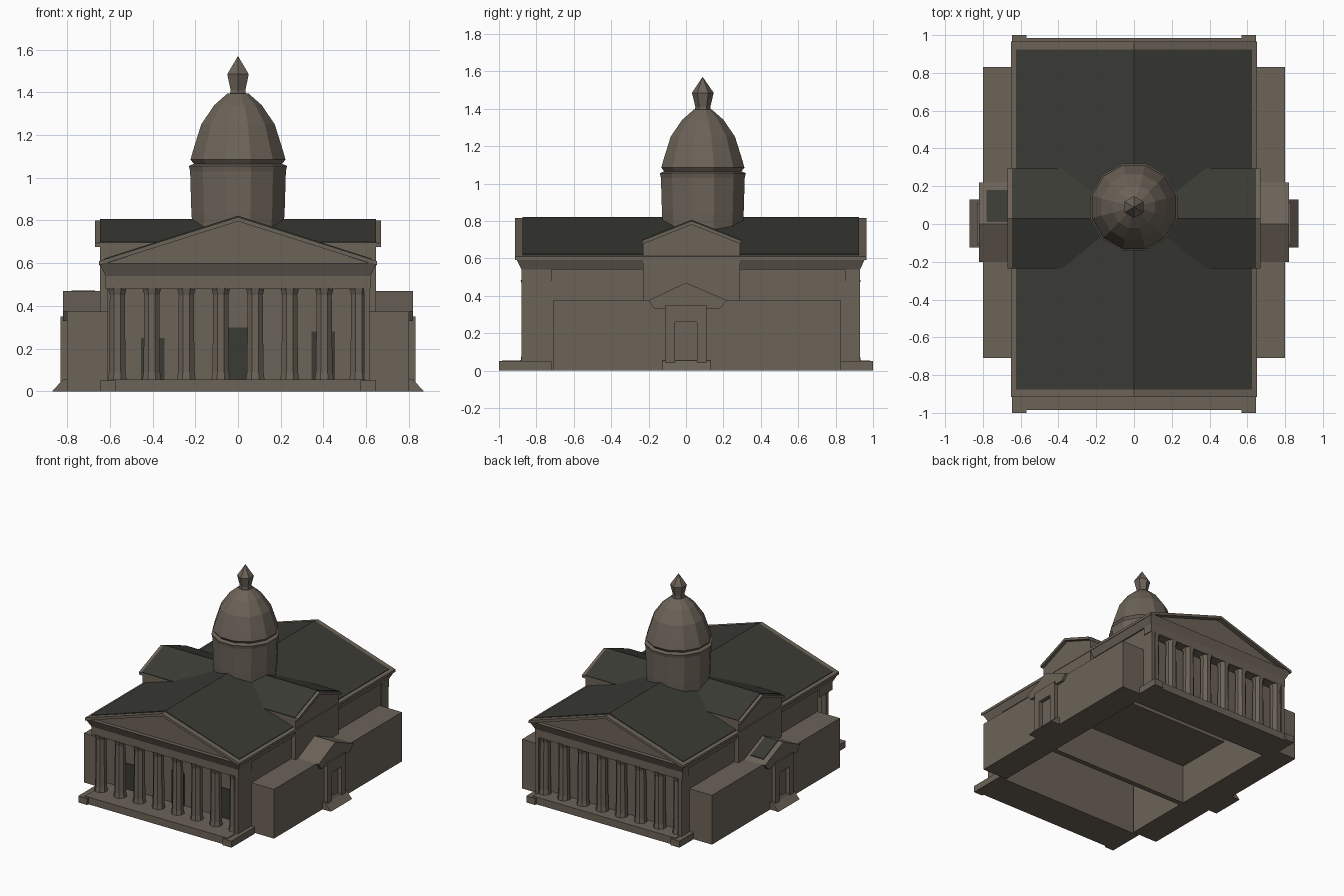
import bpy, bmesh, math

cube = bpy.data.objects.get("Cube")
if cube:
    bpy.data.objects.remove(cube)


def material(name, rgb):
    m = bpy.data.materials.new(name)
    m.use_nodes = True
    m.diffuse_color = (*rgb, 1)
    m.node_tree.nodes["Principled BSDF"].inputs["Base Color"].default_value = (*rgb, 1)
    return m


STONE = material("warm_stone", (0.15, 0.125, 0.098))
ROOF = material("dark_roof", (0.041, 0.043, 0.034))


def finish(name, bm, mat):
    bmesh.ops.recalc_face_normals(bm, faces=bm.faces)
    mesh = bpy.data.meshes.new(name)
    bm.to_mesh(mesh)
    bm.free()
    mesh.materials.append(mat)
    ob = bpy.data.objects.new(name, mesh)
    bpy.context.collection.objects.link(ob)
    return ob


def prism(name, profile, axis, a, b, mat=STONE, open_bottom=False, flare=0):
    """Extrude a (u, z) profile along x or y from a to b; flare lengthens the top."""
    bm = bmesh.new()
    place = (lambda u, z, t: (u, t, z)) if axis == "y" else (lambda u, z, t: (t, u, z))
    face = bm.faces.new([bm.verts.new(place(u, z, a)) for u, z in profile])
    ext = bmesh.ops.extrude_face_region(bm, geom=[face], use_keep_orig=True)
    shift = (0, b - a, 0) if axis == "y" else (b - a, 0, 0)
    verts = [g for g in ext["geom"] if isinstance(g, bmesh.types.BMVert)]
    bmesh.ops.translate(bm, verts=verts, vec=shift)
    low = min(v.co.z for v in bm.verts)
    for v in bm.verts:
        if v.co.z > low + 0.001:
            v.co.y += math.copysign(flare, v.co.y)
    if open_bottom:
        floor = [f for f in bm.faces if all(v.co.z < low + 0.001 for v in f.verts)]
        bmesh.ops.delete(bm, geom=floor, context="FACES")
    return finish(name, bm, mat)


def box(name, x0, x1, y0, y1, z0, z1, mat=STONE, open_bottom=False):
    return prism(name, [(x0, z0), (x1, z0), (x1, z1), (x0, z1)], "y", y0, y1, mat, open_bottom)


def lathe(name, profile, sides, x, y):
    """Stack rings at successive (radius, z) points."""
    bm = bmesh.new()
    rings = []
    for r, z in profile:
        angles = [2 * math.pi * (i + 0.5) / sides for i in range(sides)]
        rings.append([bm.verts.new((x + r * math.cos(t), y + r * math.sin(t), z)) for t in angles])
    for low, high in zip(rings, rings[1:]):
        for i in range(sides):
            j = (i + 1) % sides
            bm.faces.new((low[i], low[j], high[j], high[i]))
    bm.faces.new(rings[0])
    bm.faces.new(rings[-1])
    bmesh.ops.remove_doubles(bm, verts=bm.verts, dist=0.002)
    return finish(name, bm, STONE)


def chevron(mid, half, eave, ridge, thick):
    """Gable roof cross-section of even thickness."""
    return [(mid - half, eave), (mid, ridge), (mid + half, eave),
            (mid + half, eave - thick), (mid, ridge - thick), (mid - half, eave - thick)]


# Main hall with porches at both ends
box("hall_walls", -0.61, 0.61, -0.72, 0.85, 0, 0.56, open_bottom=True)
for end, y0, y1 in (("front", -0.88, -0.72), ("back", 0.85, 0.93)):
    box(end + "_entablature", -0.62, 0.62, y0, y1, 0.48, 0.55)
    y = -0.84 if end == "front" else 0.89
    for i in range(8):
        x = -0.565 + i * 1.13 / 7
        lathe(f"{end}_column_{i + 1}", [(0.048, 0.05), (0.042, 0.09), (0.038, 0.45), (0.048, 0.485)], 8, x, y)
    # Side walls close the porch ends, except one open corner
    for side, s in (("left", 1), ("right", -1)):
        if (end, side) != ("front", "right"):
            box(f"{end}_{side}_porch_wall", *sorted((s * 0.59, s * 0.615)), y0, y1, 0.05, 0.48)

# Cornice flares out under the eaves on all sides
prism("cornice", [(-0.62, 0.54), (0.62, 0.54), (0.65, 0.602), (-0.65, 0.602)], "y", -0.88, 0.93, flare=0.03)
prism("pediment_core", [(-0.63, 0.595), (0.63, 0.595), (0, 0.8)], "y", -0.88, 0.93)
prism("main_roof_edge", chevron(0, 0.65, 0.61, 0.816, 0.02), "y", -0.915, 0.965)
prism("main_roof", chevron(0, 0.625, 0.622, 0.822, 0.008), "y", -0.875, 0.925, ROOF)

# Cross hall under the dome, with the inner wall that carries it
prism("cross_hall", [(-0.23, 0.3), (0.29, 0.3), (0.29, 0.69), (0.03, 0.785), (-0.23, 0.69)], "x", -0.645, 0.645)
prism("cross_roof_edge", chevron(0.03, 0.265, 0.695, 0.8, 0.02), "x", -0.67, 0.67)
prism("cross_roof", chevron(0.03, 0.265, 0.7, 0.806, 0.008), "x", -0.645, 0.645, ROOF)
box("inner_cross_wall", -0.61, 0.61, -0.2, -0.16, 0, 0.3)

# Dome, drum and finial
lathe("drum", [(0.215, 0.68), (0.226, 0.84), (0.232, 1.03), (0.238, 1.055), (0.215, 1.065)], 12, 0, 0.09)
lathe("dome", [(0.21, 1.06), (0.23, 1.085), (0.217, 1.13), (0.178, 1.25), (0.115, 1.34), (0.05, 1.395)], 12, 0, 0.09)
lathe("finial", [(0.045, 1.38), (0.04, 1.41), (0.058, 1.485), (0.001, 1.57)], 6, 0, 0.09)

# End platforms with cheek blocks
for end, s in (("front", -1), ("back", 1)):
    ys = sorted((s * 0.72, s * 0.985))
    box(end + "_platform", -0.6, 0.6, *ys, 0, 0.055)
    for side, t in (("left", 1), ("right", -1)):
        xs = sorted((t * 0.57, t * 0.645))
        box(f"{end}_{side}_cheek", *xs, *sorted((s * 0.72, s * 1.0)), 0, 0.05)

# Side wings, each with a gabled entrance and steps
for side, s in (("left", 1), ("right", -1)):
    box(side + "_wing", *sorted((s * 0.59, s * 0.8)), -0.71, 0.83, 0, 0.375)
    prism(side + "_entrance_gable", [(-0.17, 0.33), (0.18, 0.33), (0.22, 0.375), (0, 0.47), (-0.2, 0.375)],
          "x", s * 0.6, s * 0.82)
    for k, y in enumerate((-0.085, 0.085)):
        box(f"{side}_door_pier_{k + 1}", *sorted((s * 0.79, s * 0.83)), y - 0.025, y + 0.025, 0, 0.26)
    box(side + "_door_lintel", *sorted((s * 0.79, s * 0.83)), -0.11, 0.11, 0.26, 0.35)
    prism(side + "_steps", [(s * 0.79, 0), (s * 0.87, 0), (s * 0.82, 0.055), (s * 0.79, 0.055)], "y", -0.125, 0.13)

# Dark patch on the rear slope of the right gable
prism("right_gable_patch", [(0.01, 0.468), (0.18, 0.394), (0.18, 0.399), (0.01, 0.473)], "x", -0.78, -0.67, ROOF)

# Dark doorways behind the front columns
for name, x, top in (("right_door", -0.4, 0.25), ("middle_door", 0, 0.3), ("left_door", 0.4, 0.28)):
    box(name, x - 0.055, x + 0.055, -0.727, -0.7205, 0.055, top, ROOF)
